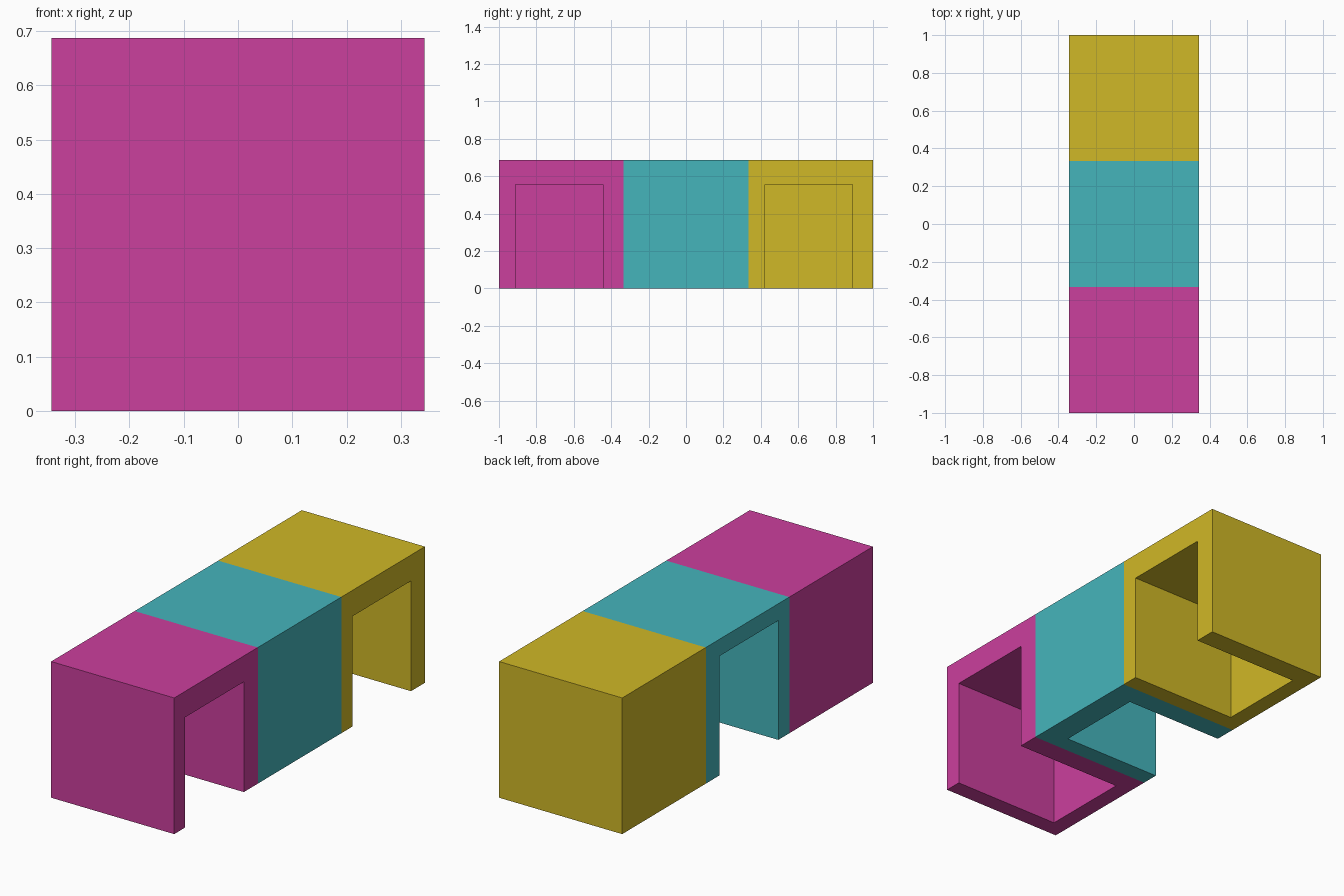
import bpy

if "Cube" in bpy.data.objects:
    bpy.data.objects.remove(bpy.data.objects["Cube"])

S = 0.6875          # square section size (x and z)
L = 2.0 / 3.0       # module length along y
THICK, THIN = 0.131, 0.085


def box(name, lo, hi):
    bpy.ops.mesh.primitive_cube_add(size=1, location=[(a + b) / 2 for a, b in zip(lo, hi)])
    ob = bpy.context.object
    ob.name = name
    ob.scale = [b - a for a, b in zip(lo, hi)]
    bpy.ops.object.transform_apply(location=True, rotation=False, scale=True)
    return ob


def module(name, y0, side, back, roof, color):
    """Solid block hollowed from below and through one side (+1 right, -1 left)."""
    body = box(name, (-S / 2, y0, 0), (S / 2, y0 + L, S))
    # recess: passes out through the bottom and the open side
    xs = sorted((side * (back - S / 2), side * (S / 2 + 0.2)))
    cutter = box(name + "_cutter", (xs[0], y0 + 0.088, -0.2),
                 (xs[1], y0 + L - 0.111, S - roof))
    cutter.hide_render = True
    mod = body.modifiers.new("recess", 'BOOLEAN')
    mod.operation = 'DIFFERENCE'
    mod.solver = 'EXACT'
    mod.object = cutter
    bpy.context.view_layer.objects.active = body
    bpy.ops.object.modifier_apply(modifier=mod.name)
    bpy.data.objects.remove(cutter)
    mat = bpy.data.materials.new(name + "_color")
    mat.diffuse_color = color
    mat.use_nodes = True
    mat.node_tree.nodes["Principled BSDF"].inputs["Base Color"].default_value = mat.diffuse_color
    body.data.materials.append(mat)


# three modules in a row, the middle one opening to the other side
module("front_module", -1.0, 1, THIN, THICK, (0.60, 0.05, 0.34, 1))
module("middle_module", -1.0 + L, -1, THICK, THIN, (0.06, 0.46, 0.50, 1))
module("back_module", -1.0 + 2 * L, 1, THIN, THICK, (0.63, 0.48, 0.02, 1))
